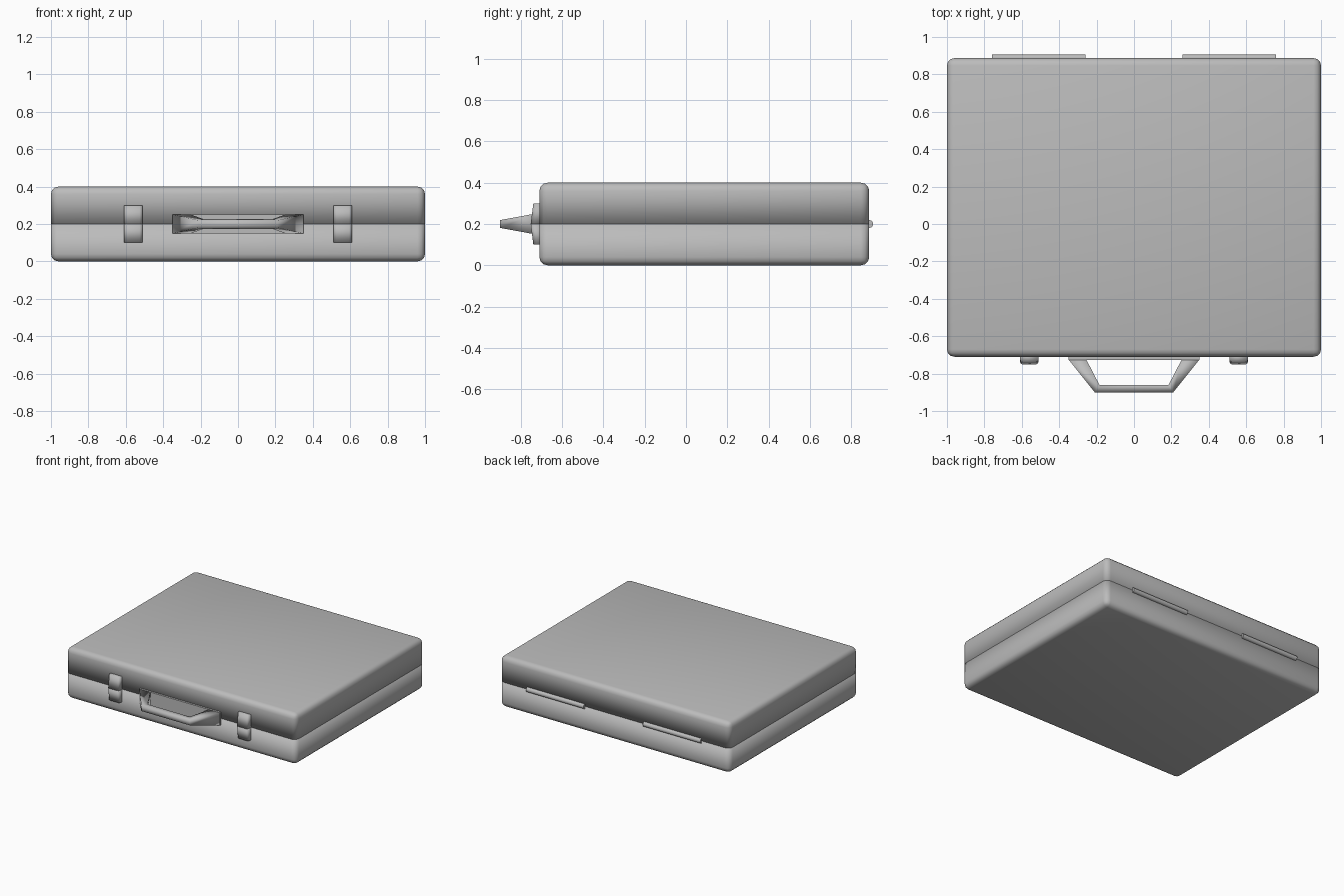
import bpy, bmesh, math

if "Cube" in bpy.data.objects:
    bpy.data.objects.remove(bpy.data.objects["Cube"])

SEAM = 0.2


def make_object(name, bm, smooth):
    bmesh.ops.recalc_face_normals(bm, faces=bm.faces[:])
    for f in bm.faces:
        f.smooth = smooth
    me = bpy.data.meshes.new(name)
    bm.to_mesh(me)
    bm.free()
    ob = bpy.data.objects.new(name, me)
    bpy.context.collection.objects.link(ob)
    return ob


def box_bmesh(lo, hi):
    bm = bmesh.new()
    bmesh.ops.create_cube(bm, size=1)
    for v in bm.verts:
        for i in range(3):
            v.co[i] = (lo[i] + hi[i]) / 2 + v.co[i] * (hi[i] - lo[i])
    return bm


def case_half(name, z0, z1):
    """Box with every edge rounded except the ring lying on the seam."""
    bm = box_bmesh((-1, -0.71, z0), (1, 0.887, z1))
    edges = [e for e in bm.edges
             if not all(abs(v.co.z - SEAM) < 1e-5 for v in e.verts)]
    bmesh.ops.bevel(bm, geom=edges, offset=0.04, segments=3,
                    profile=0.5, affect='EDGES', clamp_overlap=True)
    return make_object(name, bm, True)


def latch_half(name, x, z0, z1):
    """Plate thickest at the seam, with rounded upright front edges."""
    bm = box_bmesh((x - 0.05, -0.752, z0), (x + 0.05, -0.69, z1))
    edges = [e for e in bm.edges if all(v.co.y < -0.74 for v in e.verts)
             and abs(e.verts[0].co.z - e.verts[1].co.z) > 0.05]
    bmesh.ops.bevel(bm, geom=edges, offset=0.016, segments=2,
                    profile=0.5, affect='EDGES')
    for v in bm.verts:
        if v.co.y < -0.72 and abs(v.co.z - SEAM) > 0.05:
            v.co.y += 0.013
    return make_object(name, bm, True)


# Case halves
case_half("case_bottom", 0, SEAM)
case_half("case_lid", SEAM, 0.4)

for side, s in (("left", -1), ("right", 1)):
    # Two-piece latches across the seam
    latch_half("latch_lower_" + side, 0.56 * s, 0.1, SEAM)
    latch_half("latch_upper_" + side, 0.56 * s, SEAM, 0.3)

    # Rear hinge barrels
    bpy.ops.mesh.primitive_cylinder_add(vertices=16, radius=0.019, depth=0.5,
                                        location=(0.508 * s, 0.887, SEAM),
                                        rotation=(0, math.pi / 2, 0))
    bpy.context.object.name = "hinge_" + side
    bpy.ops.object.shade_smooth_by_angle()

# Handle mounting plate
make_object("handle_base", box_bmesh((-0.35, -0.726, 0.149), (0.35, -0.70, 0.251)), False)


# Handle grip: U-shaped bar, thinner towards the front
def half_height(y):
    return 0.019 + (0.90 + y) / 0.175 * 0.032


outer = [(-0.35, -0.725), (-0.21, -0.90), (0.21, -0.90), (0.35, -0.725)]
inner = [(-0.255, -0.725), (-0.185, -0.86), (0.185, -0.86), (0.255, -0.725)]
bm = bmesh.new()
rings = []
for o, i in zip(outer, inner):
    rings.append([bm.verts.new((p[0], p[1], SEAM + k * half_height(p[1])))
                  for p, k in ((o, 1), (i, 1), (i, -1), (o, -1))])
for a, b in zip(rings, rings[1:]):
    for j in range(4):
        n = (j + 1) % 4
        bm.faces.new((a[j], a[n], b[n], b[j]))
bm.faces.new(rings[0])
bm.faces.new(rings[-1])
make_object("handle_grip", bm, True)

# Darker grey over everything
grey = bpy.data.materials.new("dark_grey")
grey.diffuse_color = (0.5, 0.5, 0.5, 1)
grey.use_nodes = True
grey.node_tree.nodes["Principled BSDF"].inputs["Base Color"].default_value = grey.diffuse_color
for ob in bpy.context.scene.objects:
    ob.data.materials.append(grey)
